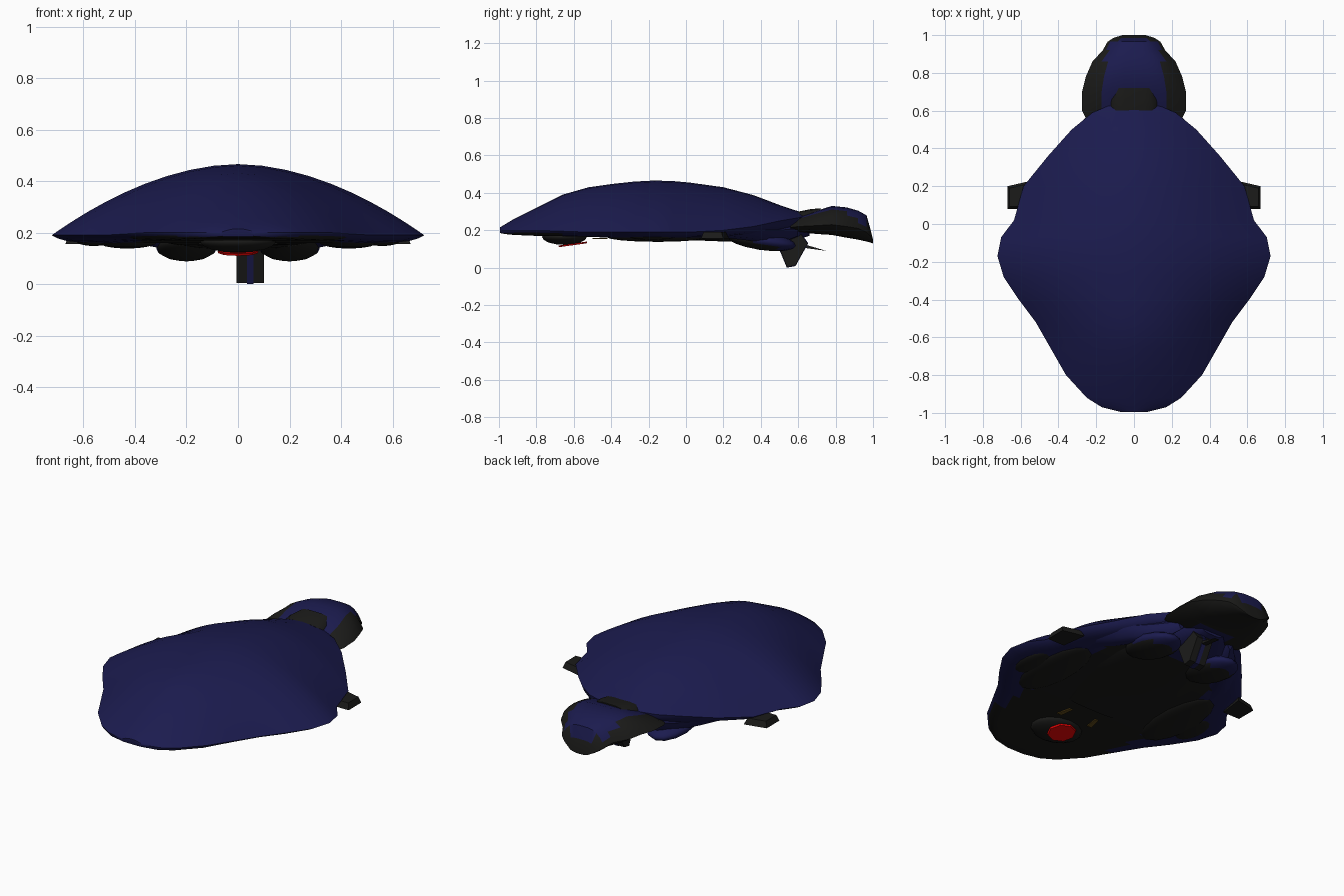
import bpy, bmesh, math
from mathutils import Vector

cube = bpy.data.objects.get("Cube")
if cube:
    bpy.data.objects.remove(cube, do_unlink=True)


def material(name, r, g, b):
    m = bpy.data.materials.new(name)
    m.use_nodes = True
    m.diffuse_color = (r, g, b, 1)
    bsdf = m.node_tree.nodes["Principled BSDF"]
    bsdf.inputs["Base Color"].default_value = (r, g, b, 1)
    bsdf.inputs["Roughness"].default_value = 0.7
    return m


NAVY = material("navy blue", 0.011, 0.011, 0.077)
BLACK = material("soft black", 0.011, 0.011, 0.01)
RED = material("signal red", 0.9, 0.001, 0.001)
GOLD = material("dull gold", 0.12, 0.07, 0.01)


def finish(name, bm, mats, rule=None, angle=40):
    bmesh.ops.recalc_face_normals(bm, faces=bm.faces)
    bm.normal_update()
    if rule:
        for f in bm.faces:
            f.material_index = int(rule(f.calc_center_median(), f.normal))
    mesh = bpy.data.meshes.new(name)
    bm.to_mesh(mesh)
    bm.free()
    ob = bpy.data.objects.new(name, mesh)
    bpy.context.collection.objects.link(ob)
    for m in mats:
        mesh.materials.append(m)
    bpy.ops.object.select_all(action="DESELECT")
    ob.select_set(True)
    bpy.context.view_layer.objects.active = ob
    if angle:
        bpy.ops.object.shade_smooth_by_angle(angle=math.radians(angle))
    return ob


def loft(name, stations, mats, rule=None, top_pow=1.85, low_pow=2, n=24):
    """Skin rings along y; station = y, half width, top, rim and bottom heights."""
    bm = bmesh.new()
    rings = []
    for y, w, top, rim, low in stations:
        ring = []
        for i in range(n):
            a = 2 * math.pi * i / n
            t = math.cos(a)
            if math.sin(a) >= -1e-6:
                z = rim + (top - rim) * (1 - abs(t) ** top_pow)
            else:
                z = rim + (low - rim) * (1 - abs(t) ** low_pow)
            ring.append(bm.verts.new((w * t, y, z)))
        rings.append(ring)
    for a, b in zip(rings, rings[1:]):
        for i in range(n):
            j = (i + 1) % n
            bm.faces.new((a[i], a[j], b[j], b[i]))
    bm.faces.new(rings[0])
    bm.faces.new(rings[-1])
    return finish(name, bm, mats, rule)


def prism(name, outline, axis, lo, hi, mat, taper=1.0):
    """Extrude a two-axis outline along the remaining axis."""
    bm = bmesh.new()
    mid = Vector((sum(p[0] for p in outline), sum(p[1] for p in outline))) / len(outline)
    caps = []
    for d, k in ((lo, 1.0), (hi, taper)):
        cap = []
        for p in outline:
            co = list(mid + (Vector(p) - mid) * k)
            co.insert(axis, d)
            cap.append(bm.verts.new(co))
        caps.append(cap)
        bm.faces.new(cap)
    for i in range(len(outline)):
        j = (i + 1) % len(outline)
        bm.faces.new((caps[0][i], caps[0][j], caps[1][j], caps[1][i]))
    return finish(name, bm, [mat], angle=0)


def pod(name, center, radii, mats, pitch=0, rule=None):
    bm = bmesh.new()
    bmesh.ops.create_uvsphere(bm, u_segments=14, v_segments=8, radius=1)
    ob = finish(name, bm, mats, rule)
    ob.location, ob.scale, ob.rotation_euler.x = center, radii, pitch


# Broad domed hull with dark underside
hull = [
    (-0.995, 0.07, 0.215, 0.20, 0.185), (-0.97, 0.17, 0.23, 0.20, 0.18),
    (-0.92, 0.25, 0.26, 0.20, 0.175), (-0.8, 0.36, 0.32, 0.20, 0.17),
    (-0.66, 0.44, 0.39, 0.195, 0.168), (-0.52, 0.52, 0.43, 0.19, 0.165),
    (-0.4, 0.61, 0.447, 0.19, 0.16), (-0.28, 0.69, 0.46, 0.19, 0.16),
    (-0.17, 0.723, 0.466, 0.19, 0.16), (-0.07, 0.703, 0.463, 0.19, 0.16),
    (0.02, 0.635, 0.455, 0.19, 0.16), (0.2, 0.585, 0.43, 0.20, 0.165),
    (0.36, 0.455, 0.388, 0.22, 0.18), (0.5, 0.33, 0.335, 0.25, 0.2),
    (0.59, 0.22, 0.305, 0.265, 0.22), (0.64, 0.1, 0.29, 0.275, 0.24)]
loft("hull", hull, [NAVY, BLACK],
     lambda c, n: n.z < -0.6 and abs(c.x) < 0.38 and c.y < 0.4,
     low_pow=16, n=48)

# Dark belly running back to the neck
belly = [
    (-0.35, 0.2, 0.19, 0.17, 0.15), (0.0, 0.32, 0.2, 0.17, 0.148),
    (0.2, 0.32, 0.22, 0.18, 0.14), (0.38, 0.26, 0.24, 0.19, 0.135),
    (0.52, 0.2, 0.25, 0.2, 0.13), (0.66, 0.1, 0.26, 0.22, 0.17)]
loft("belly", belly, [BLACK, NAVY], lambda c, n: c.y > 0.4, low_pow=4)

# Paired underside parts
for s, side in ((1, "left"), (-1, "right")):
    flank = [
        (0.05, 0.06, 0.2, 0.18, 0.165), (0.2, 0.11, 0.25, 0.2, 0.16),
        (0.38, 0.1, 0.27, 0.2, 0.14), (0.5, 0.06, 0.26, 0.2, 0.13),
        (0.6, 0.02, 0.24, 0.21, 0.17)]
    ob = loft(side + "_flank", flank, [NAVY], n=12)
    for v in ob.data.vertices:
        v.co.x += s * (0.44 - 0.6 * max(0, v.co.y - 0.15))
    pod(side + "_nacelle", (s * 0.43, -0.15, 0.166), (0.12, 0.28, 0.028), [BLACK])
    pod(side + "_outer_pod", (s * 0.56, -0.18, 0.168), (0.07, 0.13, 0.02), [BLACK])
    pod(side + "_rear_pod", (s * 0.2, 0.4, 0.145), (0.12, 0.19, 0.05), [BLACK, NAVY],
        -0.15, lambda c, n: c.z > -0.2 and c.y > -0.2 or c.y > 0.6)
    fin = [(s * 0.54, 0.23), (s * 0.67, 0.2), (s * 0.67, 0.08), (s * 0.56, 0.08)]
    prism(side + "_side_fin", fin, 2, 0.155, 0.19, BLACK, 0.8)
    prism(side + "_gold_stripe", [(s * 0.09, -0.5), (s * 0.12, -0.5),
          (s * 0.1, -0.42), (s * 0.08, -0.42)], 2, 0.152, 0.158, GOLD)

# Chin housing with the tilted red lamp
pod("chin_housing", (0, -0.65, 0.165), (0.15, 0.12, 0.043), [BLACK])
octagon = [(0.08 * math.cos(i * math.pi / 4), 0.078 * math.sin(i * math.pi / 4))
           for i in range(8)]
lamp = prism("red_lamp", octagon, 2, 0.004, -0.005, RED, 0.95)
lamp.location = (0, -0.605, 0.125)
lamp.rotation_euler.x = 0.14

# Ventral fin with a navy centre strip and a trailing spike
fin_side = [(0.48, 0.15), (0.54, 0.004), (0.585, 0.012), (0.65, 0.13), (0.6, 0.2)]
prism("ventral_fin", fin_side, 0, -0.005, 0.1, BLACK)
fin_mid = Vector((0.57, 0.1))
prism("fin_strip", [fin_mid + (Vector(p) - fin_mid) * 1.04 for p in fin_side],
      0, 0.035, 0.06, NAVY)
prism("fin_spike", [(0.58, 0.14), (0.75, 0.09), (0.6, 0.11)], 0, 0.03, 0.06, BLACK)

# Tail pod: navy spine, black cheeks, rear rim and underside
tail = [
    (0.56, 0.255, 0.245, 0.215, 0.2), (0.6, 0.275, 0.27, 0.22, 0.19),
    (0.7, 0.275, 0.305, 0.225, 0.18), (0.78, 0.255, 0.33, 0.23, 0.175),
    (0.86, 0.22, 0.322, 0.22, 0.16), (0.92, 0.165, 0.305, 0.21, 0.15),
    (0.965, 0.14, 0.28, 0.19, 0.14), (0.985, 0.11, 0.21, 0.17, 0.135),
    (1.0, 0.06, 0.15, 0.14, 0.13)]


def tail_black(c, n):
    cheek = abs(c.x) > 0.155 and c.y < 0.93
    under = n.z < -0.2 and (abs(c.x) > 0.1 or c.y > 0.72)
    return cheek or under or (c.y > 0.88 and c.z < 0.23)


loft("tail_pod", tail, [NAVY, BLACK], tail_black, top_pow=3.5, low_pow=3, n=28)

# Dark collar joining the tail to the hull
collar = [(0.6, 0.13, 0.3, 0.26, 0.2), (0.66, 0.13, 0.312, 0.27, 0.2),
          (0.72, 0.11, 0.318, 0.27, 0.2)]
loft("tail_collar", collar, [BLACK], top_pow=6, n=16)
